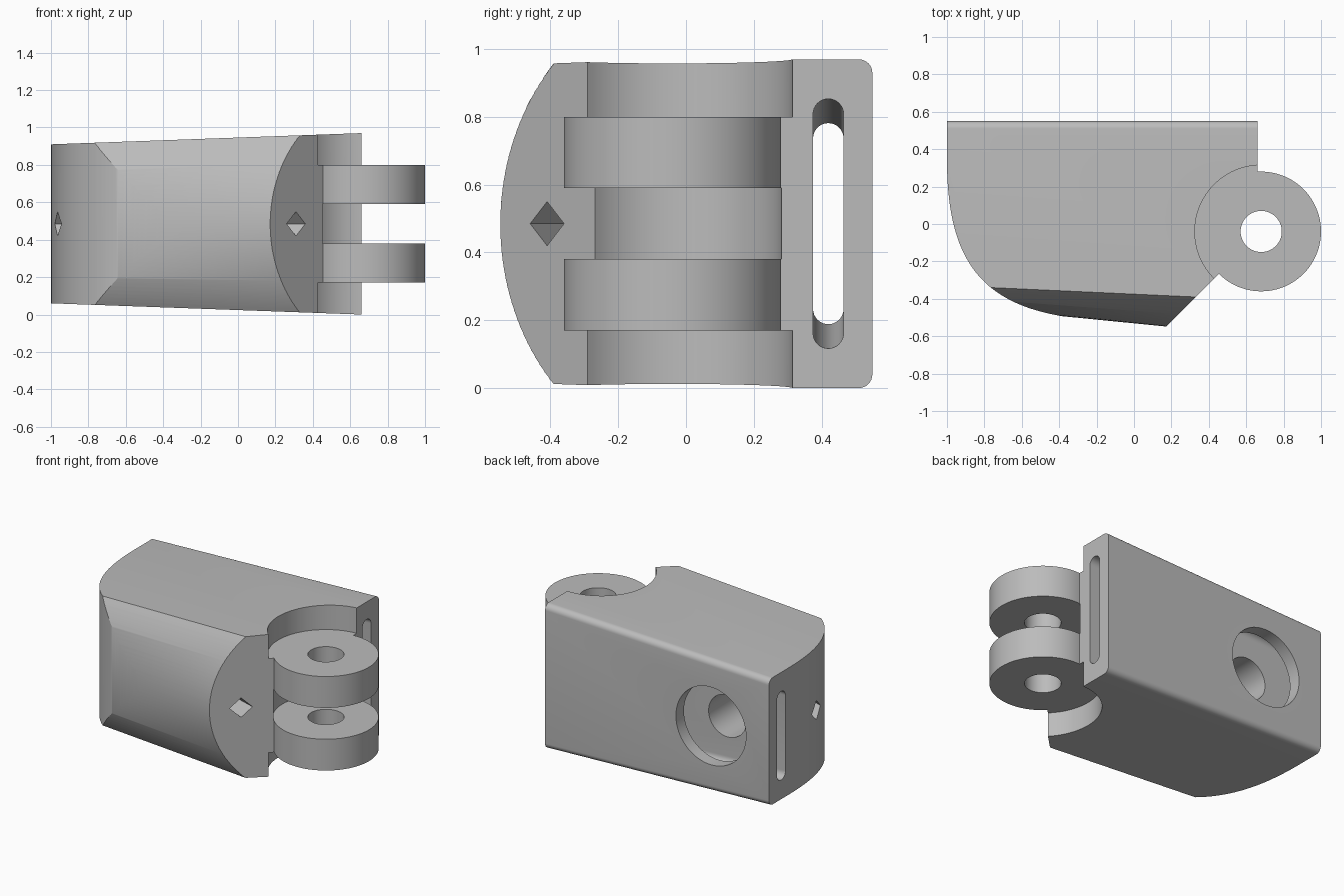
import bpy
import bmesh
from math import sin, cos, pi, sqrt, asin
from mathutils import Vector
from mathutils.geometry import interpolate_bezier

if "Cube" in bpy.data.objects:
    bpy.data.objects.remove(bpy.data.objects["Cube"], do_unlink=True)

grey = bpy.data.materials.new("plain grey")
grey.use_nodes = True
grey.diffuse_color = (0.5, 0.5, 0.5, 1)
grey.node_tree.nodes["Principled BSDF"].inputs["Base Color"].default_value = (0.5, 0.5, 0.5, 1)

MID = 0.485            # height of the plane of symmetry
PIN = (0.68, -0.04)    # hinge axis
KNUCKLES = ((0.17, 0.38), (0.59, 0.80))


def loft(name, ring_a, ring_b):
    """Closed solid between two matching rings of points."""
    bm = bmesh.new()
    a = [bm.verts.new(p) for p in ring_a]
    b = [bm.verts.new(p) for p in ring_b]
    bm.faces.new(a)
    bm.faces.new(b)
    for i in range(len(a)):
        j = (i + 1) % len(a)
        bm.faces.new((a[i], a[j], b[j], b[i]))
    bmesh.ops.recalc_face_normals(bm, faces=bm.faces)
    mesh = bpy.data.meshes.new(name)
    bm.to_mesh(mesh)
    bm.free()
    mesh.materials.append(grey)
    obj = bpy.data.objects.new(name, mesh)
    bpy.context.collection.objects.link(obj)
    return obj


def upright(name, outline, z0, z1):
    return loft(name, [(x, y, z0) for x, y in outline], [(x, y, z1) for x, y in outline])


def circle(cx, cy, r, n=96):
    return [(cx + r * cos(2 * pi * i / n), cy + r * sin(2 * pi * i / n)) for i in range(n)]


def back_bore(name, r, y0, y1):
    ring = circle(-0.57, MID, r, 64)
    return loft(name, [(x, y0, z) for x, z in ring], [(x, y1, z) for x, z in ring])


def combine(target, tool, operation):
    mod = target.modifiers.new(operation, "BOOLEAN")
    mod.operation = operation
    mod.solver = "EXACT"
    mod.object = tool
    bpy.context.view_layer.objects.active = target
    bpy.ops.object.modifier_apply(modifier=mod.name)
    bpy.data.objects.remove(tool, do_unlink=True)


def section(x):
    """Cross-section at x: crowned front, rounded back edges, tapering height."""
    h = 0.425 + 0.06 * (x + 1) / 1.66
    edge = -0.375 - 0.046 * x
    sag = 0.156 + 0.053 * x
    radius = (h * h + sag * sag) / (2 * sag)
    half = asin(h / radius)
    centre = edge - sag + radius
    pts = []
    for i in range(41):
        a = half * (i / 20 - 1)
        pts.append((x, centre - radius * cos(a), MID + radius * sin(a)))
    f = 0.04
    for side in (1, -1):
        arc = [i * pi / 16 for i in range(9)]
        corner = [(x, 0.55 - f + f * sin(a), MID + side * (h - f + f * cos(a))) for a in arc]
        pts += corner if side > 0 else corner[::-1]
    return pts


def slot_section(x, half_height):
    """Stadium ring for the long slot."""
    r = 0.045
    pts = []
    for i in range(34):
        a = pi * (i % 17) / 16 + (pi if i > 16 else 0)
        shift = (half_height - r) * (1 if i < 17 else -1)
        pts.append((x, 0.42 + r * cos(a), MID + shift + r * sin(a)))
    return pts


# Body: plan outline intersected with the tapered crowned section
curve = interpolate_bezier(Vector((-1, 0.35)), Vector((-1, -0.15)),
                           Vector((-0.85, -0.41)), Vector((-0.4, -0.49)), 40)
plan = [(0.66, 0.7), (-1, 0.7)] + [(p.x, p.y) for p in curve]
plan += [(-0.2, -0.54), (0.1, -0.62), (0.46, -0.26), (0.66, -0.1)]
body = loft("hinge_link_body", section(-1.1), section(0.9))
combine(body, upright("plan_cutter", plan, -0.5, 1.5), "INTERSECT")

# Clearance for the mating knuckles
for z0, z1, r in ((-0.2, KNUCKLES[0][0], 0.355),
                  (KNUCKLES[0][1], KNUCKLES[1][0], 0.323),
                  (KNUCKLES[1][1], 1.2, 0.355)):
    combine(body, upright("clearance_cutter", circle(*PIN, r), z0, z1), "DIFFERENCE")

# Hinge knuckles and pin hole
for z0, z1 in KNUCKLES:
    combine(body, upright("knuckle", circle(*PIN, 0.32), z0, z1), "UNION")
combine(body, upright("pin_hole_cutter", circle(*PIN, 0.11, 64), -0.2, 1.2), "DIFFERENCE")

# Tapered slot running the full length
combine(body, loft("slot_cutter", slot_section(-1.04, 0.295), slot_section(0.7, 0.37)), "DIFFERENCE")

# Diamond cord channel from the bevelled front to the far end
start, end = Vector((0.31, -0.41, MID)), Vector((-0.975, 0, MID))
step = (end - start) * 0.15
diamond = [Vector((0, 0, 0.065)), Vector((0.05, 0.05, 0)),
           Vector((0, 0, -0.065)), Vector((-0.05, -0.05, 0))]
slim = [Vector((0, p.y * 1.3, p.z)) for p in diamond]
combine(body, loft("channel_cutter", [start - step + p for p in diamond],
                   [end + step + p for p in slim]), "DIFFERENCE")

# Counterbored blind hole in the back
combine(body, back_bore("counterbore_cutter", 0.26, 0.42, 0.7), "DIFFERENCE")
combine(body, back_bore("bore_cutter", 0.14, -0.14, 0.6), "DIFFERENCE")

# Smooth curves, keep hard edges
bpy.ops.object.select_all(action="DESELECT")
body.select_set(True)
bpy.context.view_layer.objects.active = body
bpy.ops.object.shade_smooth_by_angle(angle=pi / 6)
